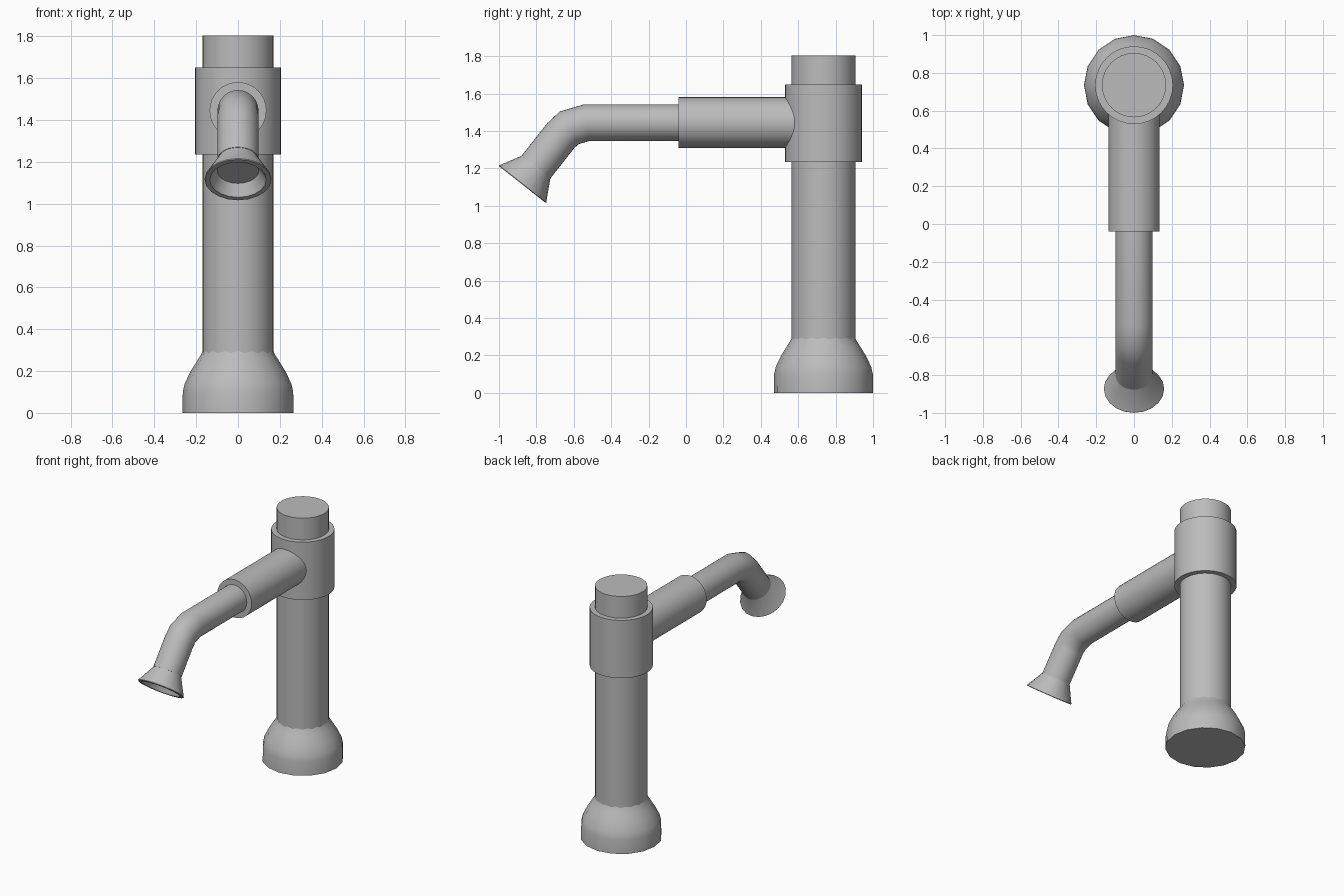
import bpy, bmesh, math
from mathutils import Vector

cube = bpy.data.objects.get("Cube")
if cube:
    bpy.data.objects.remove(cube, do_unlink=True)

# One brushed grey metal
metal = bpy.data.materials.new("grey metal")
metal.use_nodes = True
GREY = (0.5, 0.5, 0.5, 1)
metal.diffuse_color = GREY
metal.node_tree.nodes["Principled BSDF"].inputs["Base Color"].default_value = GREY

AXIS_Y = 0.735   # column position
ARM_Z = 1.445    # spout height


def tube(name, rings, sides, angle=35):
    """Capped round skin through rings of (centre, normal, radius across x, radius in the yz plane)."""
    bm = bmesh.new()
    side = Vector((1, 0, 0))
    loops = []
    for centre, normal, rx, ry in rings:
        up = normal.normalized().cross(side)
        loops.append([bm.verts.new(centre + side * rx * math.cos(t) + up * ry * math.sin(t))
                      for t in (math.tau * i / sides for i in range(sides))])
    for a, b in zip(loops, loops[1:]):
        for i in range(sides):
            j = (i + 1) % sides
            bm.faces.new((a[i], a[j], b[j], b[i]))
    bm.faces.new(loops[0][::-1])
    bm.faces.new(loops[-1])
    bmesh.ops.recalc_face_normals(bm, faces=bm.faces)
    mesh = bpy.data.meshes.new(name)
    bm.to_mesh(mesh)
    bm.free()
    mesh.materials.append(metal)
    obj = bpy.data.objects.new(name, mesh)
    bpy.context.collection.objects.link(obj)
    bpy.ops.object.select_all(action='DESELECT')
    obj.select_set(True)
    bpy.context.view_layer.objects.active = obj
    bpy.ops.object.shade_smooth_by_angle(angle=math.radians(angle))
    return obj


def turned(name, origin, axis, profile, sides, angle=35):
    """Lathe a profile of (distance along axis, radius)."""
    return tube(name, [(origin + axis * d, axis, r, r) for d, r in profile], sides, angle)


# Upright parts
foot = Vector((0, AXIS_Y, 0))
up = Vector((0, 0, 1))
turned("flared_base", foot, up,
       [(0, 0.265), (0.1, 0.264), (0.14, 0.255), (0.2, 0.226), (0.25, 0.195),
        (0.28, 0.176), (0.3, 0.168)], 16)
turned("column", foot, up, [(0.02, 0.17), (1.805, 0.17)], 32)
turned("collar", foot, up, [(1.235, 0.206), (1.65, 0.206)], 32)

# Horizontal sleeve leaving the collar
forward = Vector((0, -1, 0))
turned("spout_sleeve", Vector((0, AXIS_Y, ARM_Z)), forward,
       [(0.1, 0.136), (AXIS_Y + 0.04, 0.136)], 32)

# Bent spout pipe with mitred rings
path = [Vector((0, y, z)) for y, z in
        ((0.1, ARM_Z), (-0.53, ARM_Z), (-0.625, 1.417), (-0.67, 1.375), (-0.80, 1.21))]
rings = []
for i, p in enumerate(path):
    before = (p - path[max(i - 1, 0)]).normalized()
    after = (path[min(i + 1, len(path) - 1)] - p).normalized()
    normal = before + after
    cos_half = max(before.dot(normal.normalized()), after.dot(normal.normalized()))
    rings.append((p, normal, 0.098, 0.098 / cos_half))
tube("spout_pipe", rings, 32, 40)

# Flared nozzle with a recessed opening
down = (path[-1] - path[-2]).normalized()
turned("nozzle", path[-1], down,
       [(-0.01, 0.094), (0, 0.096), (0.118, 0.16), (0.122, 0.158), (0.122, 0.135),
        (0.065, 0.1)], 20, 30)
